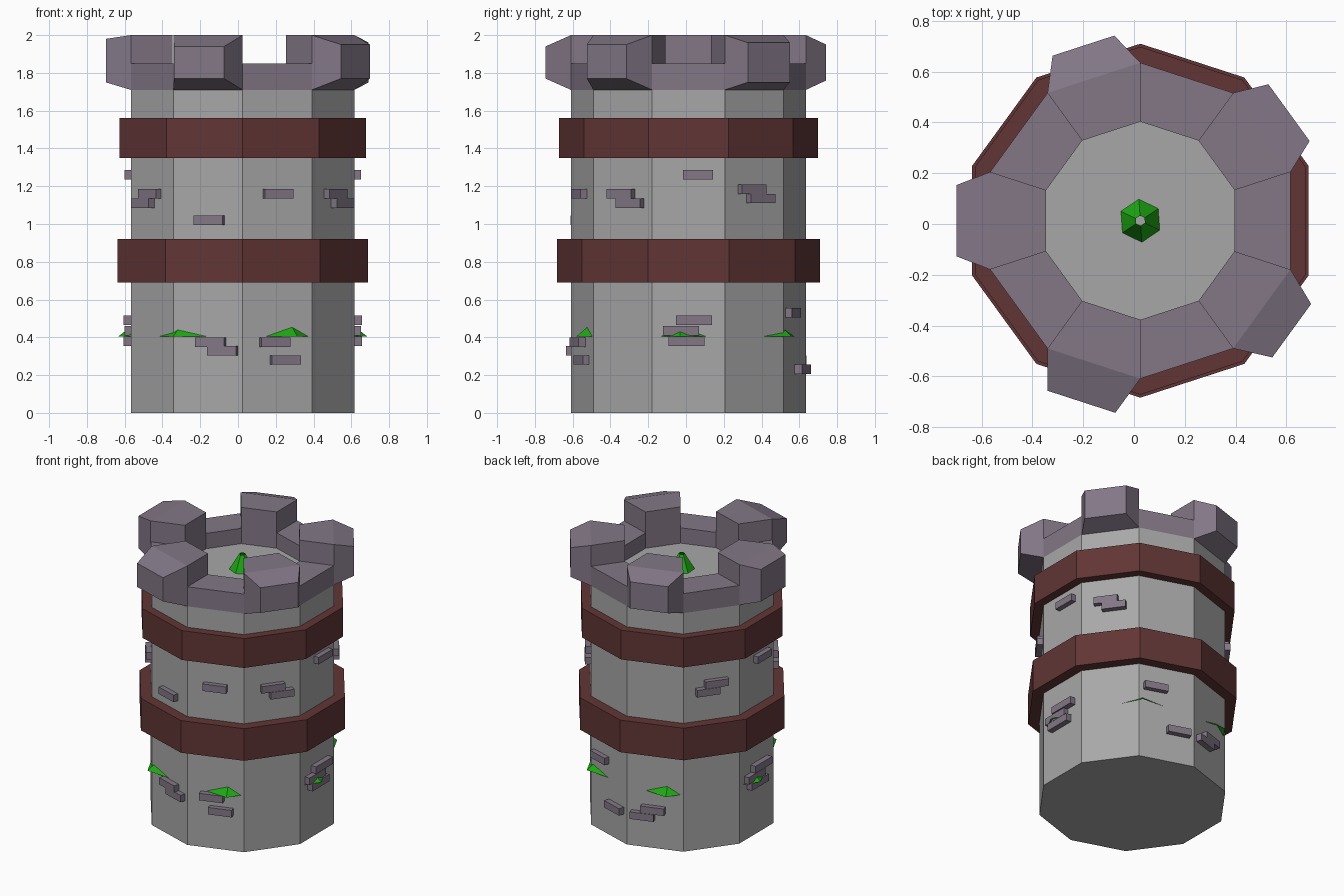
import bpy, bmesh
from math import sin, cos, radians
from mathutils import Vector, Matrix

if "Cube" in bpy.data.objects:
    bpy.data.objects.remove(bpy.data.objects["Cube"])

CX, CY = 0.025, 0.013          # tower axis
R, R_IN, APO = 0.622, 0.39, 0.592


def material(name, rgb):
    m = bpy.data.materials.new(name)
    m.diffuse_color = (*rgb, 1)
    m.use_nodes = True
    m.node_tree.nodes["Principled BSDF"].inputs["Base Color"].default_value = m.diffuse_color
    return m


GREY = material("grey_wall", (0.39, 0.39, 0.39))
STONE = material("purple_stone", (0.225, 0.185, 0.24))
RED = material("red_band", (0.12, 0.036, 0.036))
GREEN = material("green_leaf", (0.012, 0.40, 0.006))


def finish(name, bm, mat=None):
    bmesh.ops.recalc_face_normals(bm, faces=bm.faces)
    me = bpy.data.meshes.new(name)
    bm.to_mesh(me)
    bm.free()
    ob = bpy.data.objects.new(name, me)
    bpy.context.collection.objects.link(ob)
    if mat:
        me.materials.append(mat)
    return ob


def polar(r, deg, z):
    a = radians(deg)
    return Vector((CX + r * cos(a), CY + r * sin(a), z))


def on_face(deg, dist, s, z):
    """Point at a distance along a wall normal, shifted sideways by s."""
    a = radians(deg)
    return Vector((CX + dist * cos(a) - s * sin(a),
                   CY + dist * sin(a) + s * cos(a), z))


def lathe(name, profile, sides=10, start=90, mat=None, caps=True):
    """Stack of regular polygons from (radius, z) pairs."""
    bm = bmesh.new()
    rings = [[bm.verts.new(polar(r, start + i * 360 / sides, z)) for i in range(sides)]
             for r, z in profile]
    for a, b in zip(rings, rings[1:]):
        for i in range(sides):
            j = (i + 1) % sides
            bm.faces.new((a[i], a[j], b[j], b[i]))
    if caps:
        bm.faces.new(rings[0][::-1])
        bm.faces.new(rings[-1])
    return finish(name, bm, mat)


def hull(bm, points):
    bmesh.ops.convex_hull(bm, input=[bm.verts.new(p) for p in points])


# Ten-sided tower body with the raised floor inside the parapet
lathe("tower_body", [(R, 0), (R, 1.71), (R_IN, 1.71), (R_IN, 1.74)], mat=GREY)

# Two red bands
lathe("lower_band", [(0.697, 0.69), (0.697, 0.92)], mat=RED)
lathe("upper_band", [(0.685, 1.35), (0.685, 1.56)], mat=RED)

# Parapet: low segments alternating with flared merlons
merlons = {36: (0.724, 0.138, 1.75, 1.96), 108: (0.725, 0.128, 1.76, 1.95),
           180: (0.725, 0.14, 1.75, 1.98), 252: (0.75, 0.14, 1.77, 1.94),
           324: (0.737, 0.13, 1.77, 1.95)}
bm = bmesh.new()
for mid in range(0, 360, 36):
    top = 2.0 if mid in merlons else 1.85
    pts = [polar(r, mid + d, z) for r in (R_IN, R) for d in (-18, 18) for z in (1.71, top)]
    if mid in merlons:
        dist, half, z0, z1 = merlons[mid]
        pts += [on_face(mid, dist, s, z) for s in (-half, half) for z in (z0, z1)]
    hull(bm, pts)
bmesh.ops.dissolve_limit(bm, angle_limit=0.01, verts=bm.verts, edges=bm.edges)
finish("battlements", bm, STONE)

# Loose bricks per wall: (sideways shift, height, width)
side = [(0.05, 1.26, 0.16), (0.03, 0.49, 0.19), (-0.04, 0.435, 0.19), (-0.01, 0.38, 0.19)]
bricks = {
    0: side, 180: side,
    36: [(-0.025, 1.185, 0.16), (0.03, 1.135, 0.16)],
    72: [(-0.08, 0.53, 0.16), (0.08, 0.23, 0.16)],
    108: [(-0.01, 0.28, 0.16), (-0.08, 0.23, 0.16)],
    144: [(0.03, 1.185, 0.16), (-0.03, 1.135, 0.16)],
    216: [(0, 1.16, 0.16), (-0.06, 1.11, 0.16)],
    252: [(0.01, 1.02, 0.16), (0.02, 0.375, 0.16), (0.085, 0.33, 0.16)],
    288: [(0, 1.16, 0.16), (-0.02, 0.375, 0.16), (0.04, 0.28, 0.16)],
    324: [(0, 1.16, 0.16), (0.06, 1.11, 0.16)],
}
bm = bmesh.new()
for deg, items in bricks.items():
    for n, (s, z, w) in enumerate(items):
        depth = 0.07 + 0.008 * (n % 2)      # neighbours stand out slightly differently
        m = (Matrix.Translation(on_face(deg, APO, s, z))
             @ Matrix.Rotation(radians(deg), 4, 'Z') @ Matrix.Diagonal((depth, w, 0.05, 1)))
        bmesh.ops.create_cube(bm, size=1, matrix=m)
finish("wall_bricks", bm, STONE)

# Six-sided foliage: wide skirt whose corners pierce the walls, and the tip above the floor
lathe("foliage_skirt", [(0.66, 0.405), (0.15, 0.80)], 6, -4, GREEN, caps=False)
lathe("foliage_tip", [(0.10, 1.70), (0.085, 1.74), (0.02, 1.85)], 6, 34, GREEN, caps=False)
